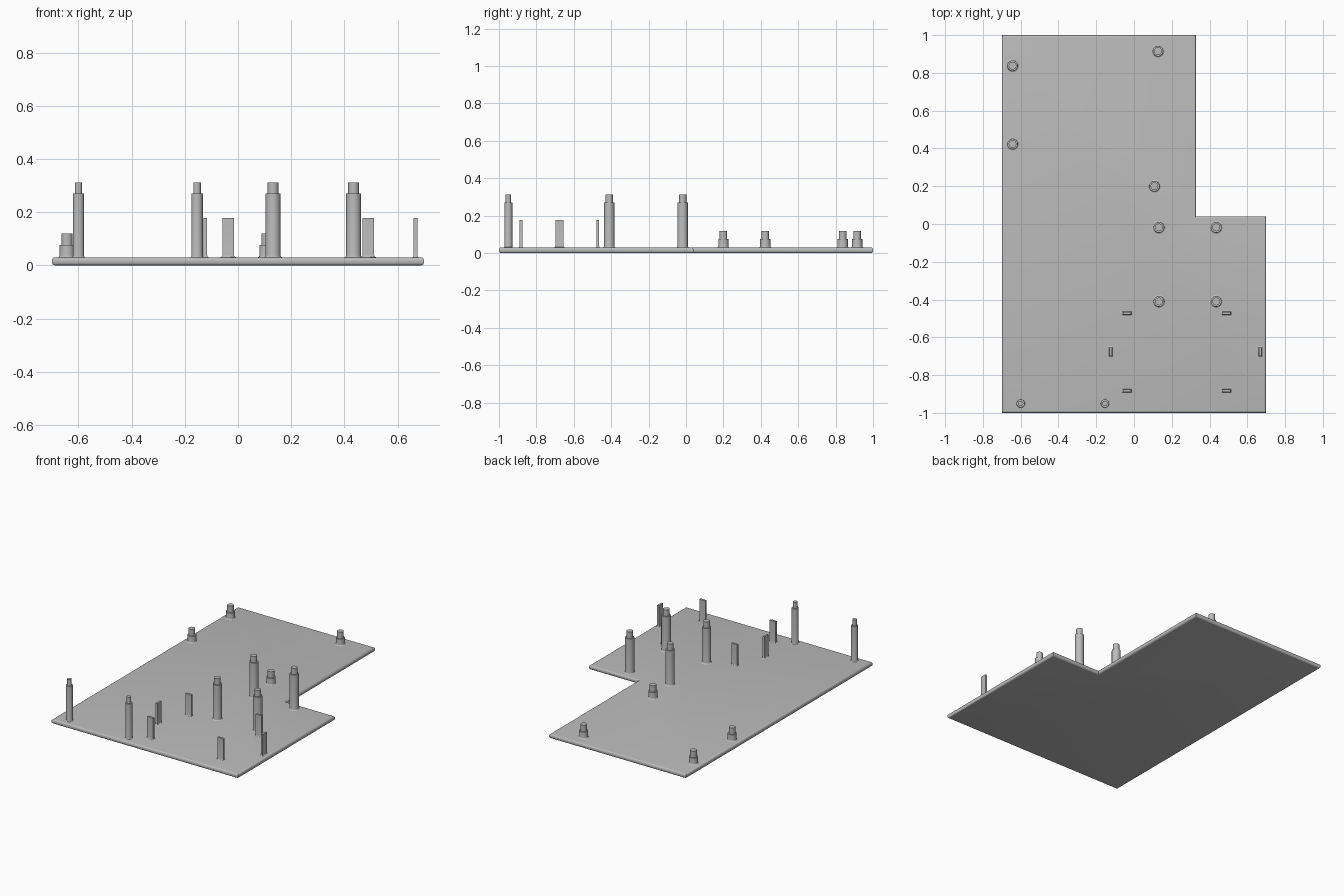
import bpy, bmesh, math

cube = bpy.data.objects.get("Cube")
if cube:
    bpy.data.objects.remove(cube, do_unlink=True)

PLATE = 0.03

grey = bpy.data.materials.new("plain_grey")
grey.use_nodes = True
colour = (0.5, 0.5, 0.5, 1)
grey.diffuse_color = colour
grey.node_tree.nodes["Principled BSDF"].inputs["Base Color"].default_value = colour


def finish(bm, name):
    bmesh.ops.recalc_face_normals(bm, faces=bm.faces)
    mesh = bpy.data.meshes.new(name)
    bm.to_mesh(mesh)
    bm.free()
    mesh.materials.append(grey)
    obj = bpy.data.objects.new(name, mesh)
    bpy.context.collection.objects.link(obj)
    bpy.ops.object.select_all(action='DESELECT')
    obj.select_set(True)
    bpy.context.view_layer.objects.active = obj
    bpy.ops.object.shade_smooth_by_angle(angle=math.radians(35))
    return obj


def loft(rings, name):
    """Skin a stack of closed rings and cap both ends."""
    bm = bmesh.new()
    loops = [[bm.verts.new(p) for p in ring] for ring in rings]
    n = len(loops[0])
    for a, b in zip(loops, loops[1:]):
        for i in range(n):
            j = (i + 1) % n
            bm.faces.new((a[i], a[j], b[j], b[i]))
    bm.faces.new(loops[0][::-1])
    bm.faces.new(loops[-1])
    return finish(bm, name)


def fillet(size, steps=4):
    """Concave quarter round: (extra width, height) from foot upward."""
    for k in range(steps + 1):
        a = math.pi / 2 * k / steps
        yield size * (1 - math.sin(a)), size * (1 - math.cos(a))


def post(name, x, y, radius, pin, shoulder, top, foot):
    profile = [(radius + w, PLATE + h) for w, h in fillet(foot)]
    profile += [(radius, shoulder), (pin, shoulder), (pin, top)]
    turns = [math.tau * i / 32 for i in range(32)]
    rings = [[(x + r * math.cos(t), y + r * math.sin(t), z) for t in turns]
             for r, z in profile]
    return loft(rings, name)


def tab(name, x, y, along_y):
    sections = [(0.022 + w, 0.007 + w * 0.7, PLATE + h) for w, h in fillet(0.009)]
    sections.append((0.022, 0.007, 0.178))
    rings = []
    for a, b, z in sections:
        if along_y:
            a, b = b, a
        rings.append([(x - a, y - b, z), (x + a, y - b, z),
                      (x + a, y + b, z), (x - a, y + b, z)])
    return loft(rings, name)


# L-shaped base plate with rounded upper and lower rims
outline = [(-0.7, -1), (0.7, -1), (0.7, 0.04), (0.328, 0.04), (0.328, 1), (-0.7, 1)]
bm = bmesh.new()
face = bm.faces.new([bm.verts.new((x, y, 0)) for x, y in outline])
ext = bmesh.ops.extrude_face_region(bm, geom=[face])
for v in ext["geom"]:
    if isinstance(v, bmesh.types.BMVert):
        v.co.z = PLATE
bmesh.ops.recalc_face_normals(bm, faces=bm.faces)
rims = [e for e in bm.edges if abs(e.verts[0].co.z - e.verts[1].co.z) < 0.001]
bmesh.ops.bevel(bm, geom=rims, offset=0.012, segments=4, profile=0.5, affect='EDGES')
finish(bm, "base_plate")

# Tall stepped posts in a rectangle
for x in (0.132, 0.435):
    for y in (-0.018, -0.41):
        post("tall_post", x, y, 0.028, 0.0205, 0.27, 0.312, 0.007)

# Slim stepped posts at the front edge
for x in (-0.6, -0.154):
    post("slim_post", x, -0.95, 0.0215, 0.014, 0.27, 0.312, 0.005)

# Short stepped standoffs
for x, y in ((-0.643, 0.838), (-0.643, 0.424), (0.127, 0.915), (0.108, 0.2)):
    post("short_standoff", x, y, 0.0275, 0.0205, 0.076, 0.119, 0.007)

# Thin upright tabs around a square bay
for x in (-0.037, 0.49):
    for y in (-0.472, -0.882):
        tab("bay_tab", x, y, False)
for x in (-0.123, 0.668):
    tab("bay_side_tab", x, -0.677, True)
